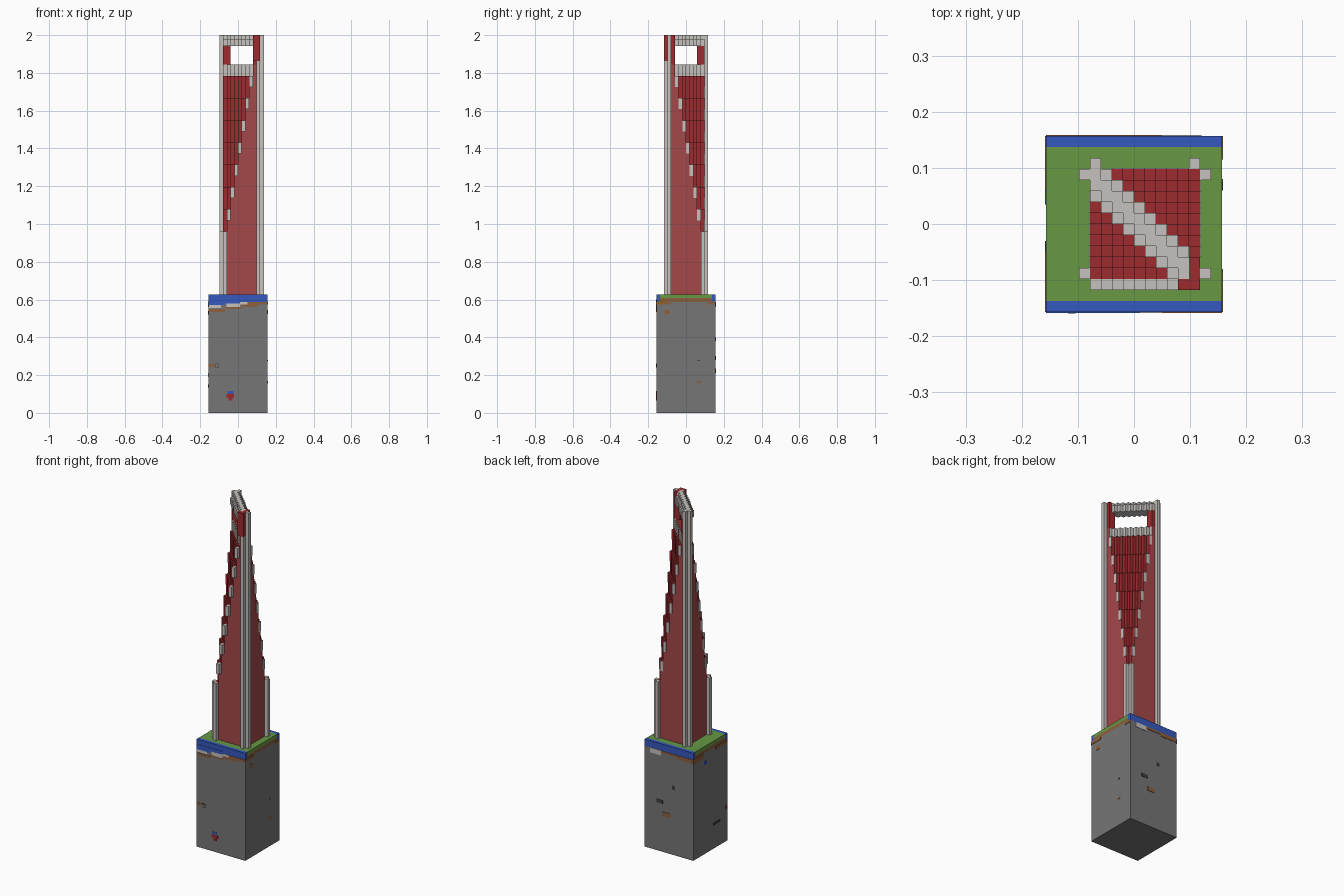
import bpy
import bmesh

cube = bpy.data.objects.get("Cube")
if cube:
    bpy.data.objects.remove(cube, do_unlink=True)

UNIT = 2 / 102          # size of one block
HALF = 8 * UNIT         # half the width of the base


def material(name, *srgb):
    """Flat colour given as 0-255 sRGB, stored as linear."""
    linear = [((c / 255 + 0.055) / 1.055) ** 2.4 for c in srgb] + [1]
    mat = bpy.data.materials.new(name)
    mat.use_nodes = True
    mat.diffuse_color = linear
    shader = mat.node_tree.nodes["Principled BSDF"]
    shader.inputs["Base Color"].default_value = linear
    shader.inputs["Roughness"].default_value = 0.9
    return mat


STONE = material("stone grey", 118, 118, 118)
TRIM = material("pale grey", 198, 193, 189)
WALL = material("wall red", 164, 72, 74)
STEP = material("deep red", 156, 43, 46)
GRASS = material("grass green", 103, 152, 68)
WATER = material("water blue", 53, 88, 190)
SOIL = material("soil brown", 140, 96, 62)
DARK = material("dark grey", 62, 62, 62)


def finish(name, bm, *mats):
    mesh = bpy.data.meshes.new(name)
    for mat in mats:
        mesh.materials.append(mat)
    bm.to_mesh(mesh)
    bm.free()
    obj = bpy.data.objects.new(name, mesh)
    bpy.context.collection.objects.link(obj)
    return obj


def add_box(bm, low, high):
    made = bmesh.ops.create_cube(bm, size=1)["verts"]
    for v in made:
        for axis in range(3):
            v.co[axis] = low[axis] if v.co[axis] < 0 else high[axis]


def place(i, j, k):
    """Block grid corner to model position."""
    return (i * UNIT - HALF, j * UNIT - HALF, k * UNIT)


def blocks(name, mat, boxes):
    """Boxes given as grid ranges (i0, i1, j0, j1, k0, k1)."""
    bm = bmesh.new()
    for i0, i1, j0, j1, k0, k1 in boxes:
        add_box(bm, place(i0, j0, k0), place(i1, j1, k1))
    return finish(name, bm, mat)


def plates(name, mat, side, rects, depth=0.002):
    """Thin painted plates on one side of the base: (u0, u1, z0, z1)."""
    bm = bmesh.new()
    axis, sign = {"front": (1, -1), "back": (1, 1), "left": (0, 1), "right": (0, -1)}[side]
    for u0, u1, z0, z1 in rects:
        low, high = [u0, u0, z0], [u1, u1, z1]
        low[axis], high[axis] = sorted((sign * (HALF - 0.001), sign * (HALF + depth)))
        add_box(bm, low, high)
    return finish(name, bm, mat)


# Base block with turf and water edges
blocks("base", STONE, [(0, 16, 0, 16, 0, 30)])
blocks("soil_layer", SOIL, [(0, 16, 1, 15, 30, 31)])
blocks("turf", GRASS, [(0, 16, 1, 15, 31, 32)])
blocks("water_edges", WATER, [(0, 16, 0, 1, 30, 32), (0, 16, 15, 16, 30, 32)])

# Painted details on the base sides
plates("front_water_drip", WATER, "front", [(-.157, -.07, .57, .6), (-.07, .01, .58, .6)])
plates("front_foam", TRIM, "front", [(-.157, -.09, .556, .57), (-.06, .01, .56, .58), (.0, .05, .574, .588)])
plates("front_soil", SOIL, "front", [(-.157, -.07, .535, .55), (-.07, .02, .55, .56), (.02, .1, .56, .574),
                                     (.05, .157, .574, .588), (-.157, -.125, .242, .258)])
plates("front_gem", STEP, "front", [(-.06, -.02, .08, .1), (-.05, -.03, .065, .08)])
plates("front_gem_cap", WATER, "front", [(-.055, -.025, .1, .115)])
plates("front_notch", DARK, "front", [(-.122, -.1, .24, .262)])
plates("front_notch_fill", STONE, "front", [(-.118, -.104, .244, .258)], 0.003)
plates("left_soil", SOIL, "left", [(-.157, -.08, .575, .59), (.115, .157, .575, .59),
                                   (-.115, -.085, .523, .545), (.06, .08, .155, .17)])
plates("left_notch", DARK, "left", [(.06, .075, .274, .28)])
plates("back_foam", TRIM, "back", [(.05, .12, .56, .588)])
plates("back_soil", SOIL, "back", [(-.157, -.05, .565, .588), (-.05, .05, .575, .588), (-.01, .04, .21, .235)])
plates("back_notches", DARK, "back", [(.04, .08, .28, .3), (-.04, -.02, .38, .4)])
plates("right_soil", SOIL, "right", [(-.157, -.05, .57, .59), (.06, .157, .56, .59)])
plates("right_water_spot", WATER, "right", [(.035, .06, .52, .54)])
plates("right_notch", DARK, "right", [(-.09, -.03, .135, .15)])
plates("right_gem", STEP, "right", [(-.157, -.14, .19, .21)])

# Tower body: a stepped wedge rising to a diagonal ridge
FIRST_I, FIRST_J, SPAN = 4, 3, 10
LOW, RISE, SILL = 49, 6, 94


def height(a, b):
    if not (0 <= a < SPAN and 0 <= b < SPAN):
        return 32
    d = a + b
    return min(LOW + RISE * min(d, 2 * SPAN - 2 - d), SILL)


bm = bmesh.new()


def quad(corners, index):
    points = [place(FIRST_I + a, FIRST_J + b, k) for a, b, k in corners]
    bm.faces.new([bm.verts.new(p) for p in points]).material_index = index


for a in range(SPAN):
    for b in range(SPAN):
        top = height(a, b)
        quad([(a, b, top), (a + 1, b, top), (a + 1, b + 1, top), (a, b + 1, top)], 1)
        sides = [((a, b), (a + 1, b), (0, -1)), ((a + 1, b), (a + 1, b + 1), (1, 0)),
                 ((a + 1, b + 1), (a, b + 1), (0, 1)), ((a, b + 1), (a, b), (-1, 0))]
        for p, q, (da, db) in sides:
            beside = height(a + da, b + db)
            if beside < top:
                colour = 0 if beside == 32 else 2 if top == SILL else 1
                quad([(*p, beside), (*q, beside), (*q, top), (*p, top)], colour)
bmesh.ops.remove_doubles(bm, verts=bm.verts, dist=1e-5)
finish("tower_body", bm, WALL, STEP, TRIM)

# Window posts and lintel along the ridge
blocks("window_posts", STEP, [(4, 6, 11, 13, SILL, 99), (12, 13, 3, 5, SILL, 99), (13, 14, 3, 5, SILL, 102),
                              (12, 14, 2, 3, 95, 102)])
lintel = []
for i in range(4, 13):
    for j in range(3, 13):
        d = i + j - 7
        if 7 <= d <= 10:
            lintel.append((i, i + 1, j, j + 1, 99, 102 if d in (8, 9) else 101))
blocks("lintel", TRIM, lintel)

# Corner columns
columns = [(4, 2, LOW), (3, 3, LOW), (13, 13, LOW), (14, 12, LOW),
           (3, 12, 102), (4, 13, 102), (14, 3, 102), (13, 2, 95)]
blocks("corner_columns", TRIM, [(i, i + 1, j, j + 1, 32, k) for i, j, k in columns])

# Pale trim climbing each wall, proud at the front and flush elsewhere
front_trim, flush_trim = [], []
for n in range(1, 8):
    k = LOW + RISE * n
    front_trim.append((4 + n, 5 + n, 2, 3, k - 3, k))
    flush_trim.append((3.9, 4, 3 + n, 4 + n, k - 3, k))
    flush_trim.append((13 - n, 14 - n, 13, 13.1, k - 3, k))
    flush_trim.append((14, 14.1, 12 - n, 13 - n, k - 3, k))
blocks("front_trim", TRIM, front_trim)
blocks("flush_trim", TRIM, flush_trim)
